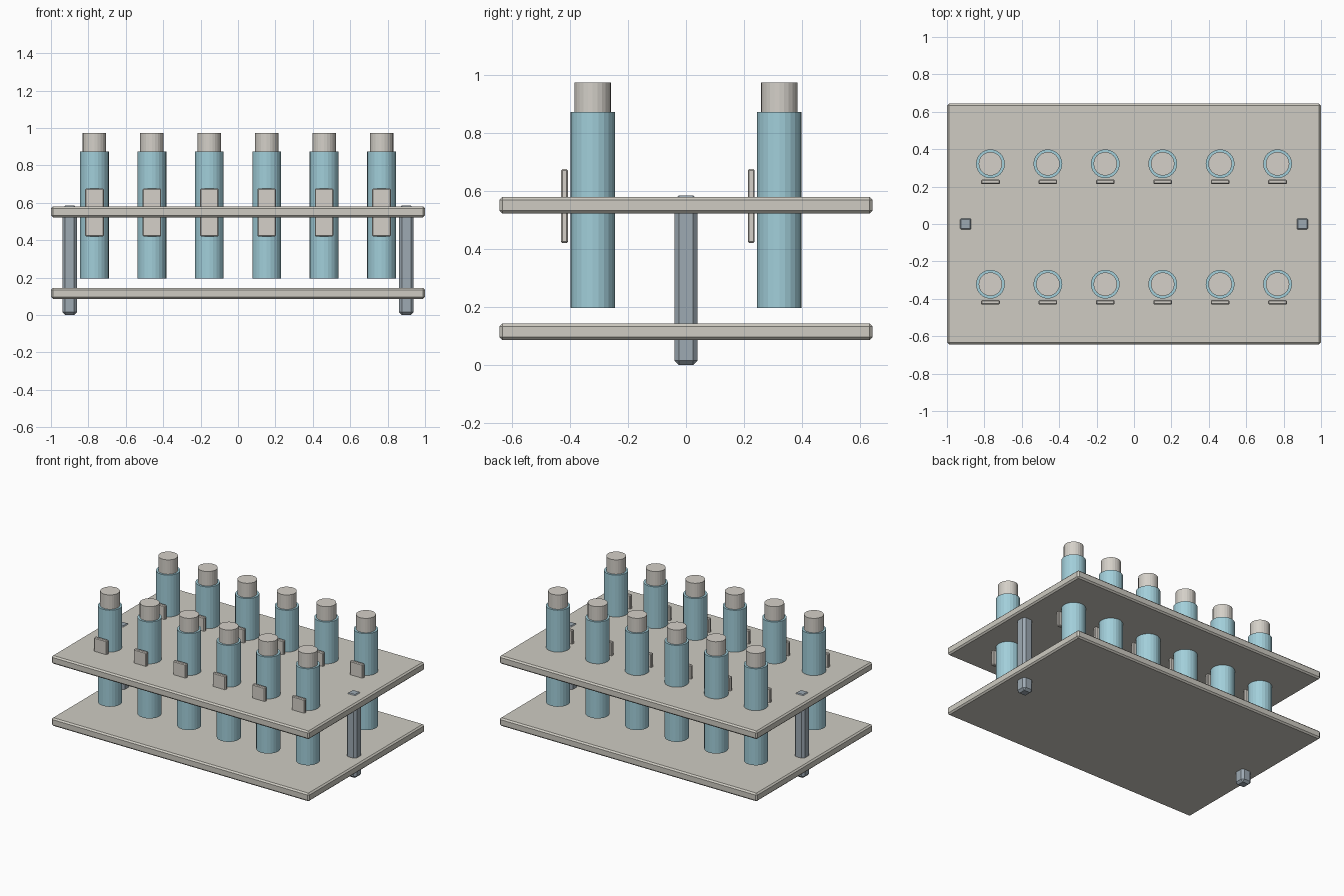
import bpy

if "Cube" in bpy.data.objects:
    bpy.data.objects.remove(bpy.data.objects["Cube"])


def material(name, rgb):
    m = bpy.data.materials.new(name)
    m.diffuse_color = (*rgb, 1)
    m.use_nodes = True
    m.node_tree.nodes["Principled BSDF"].inputs["Base Color"].default_value = m.diffuse_color
    return m


BEIGE = material("rack_beige", (0.62, 0.60, 0.54))
STEEL = material("post_steel", (0.34, 0.40, 0.45))
BLUE = material("tube_blue", (0.36, 0.62, 0.70))
PALE = material("cap_pale", (0.66, 0.63, 0.58))


def box(name, centre, size, bevel, mat):
    bpy.ops.mesh.primitive_cube_add(size=1, location=centre)
    o = bpy.context.object
    o.name = name
    o.scale = size
    bpy.ops.object.transform_apply(location=False, rotation=False, scale=True)
    mod = o.modifiers.new("chamfer", "BEVEL")
    mod.width = bevel
    mod.segments = 1
    o.data.materials.append(mat)
    return o


def cylinder(name, x, y, z0, z1, r, mat):
    bpy.ops.mesh.primitive_cylinder_add(vertices=24, radius=r, depth=z1 - z0,
                                        location=(x, y, (z0 + z1) / 2))
    o = bpy.context.object
    o.name = name
    o.data.materials.append(mat)
    return o


# two horizontal plates
box("lower_plate", (0, 0, 0.115), (2.0, 1.286, 0.057), 0.01, BEIGE)
box("upper_plate", (0, 0, 0.551), (2.0, 1.286, 0.057), 0.01, BEIGE)

# chamfered posts at each end
for side, sx in (("left", -1), ("right", 1)):
    box(f"{side}_post", (sx * 0.9, 0, 0.2925), (0.078, 0.078, 0.585), 0.015, STEEL)

# two rows of six capped tubes, each with a label in front
for row, y in (("front", -0.322), ("back", 0.322)):
    for i in range(6):
        x = (i - 2.5) * 0.307
        cylinder(f"{row}_tube_{i + 1}", x, y, 0.196, 0.873, 0.077, BLUE)
        cylinder(f"{row}_cap_{i + 1}", x, y, 0.85, 0.974, 0.063, PALE)
        box(f"{row}_label_{i + 1}", (x, y - 0.097, 0.548),
            (0.1, 0.024, 0.255), 0.005, PALE)
